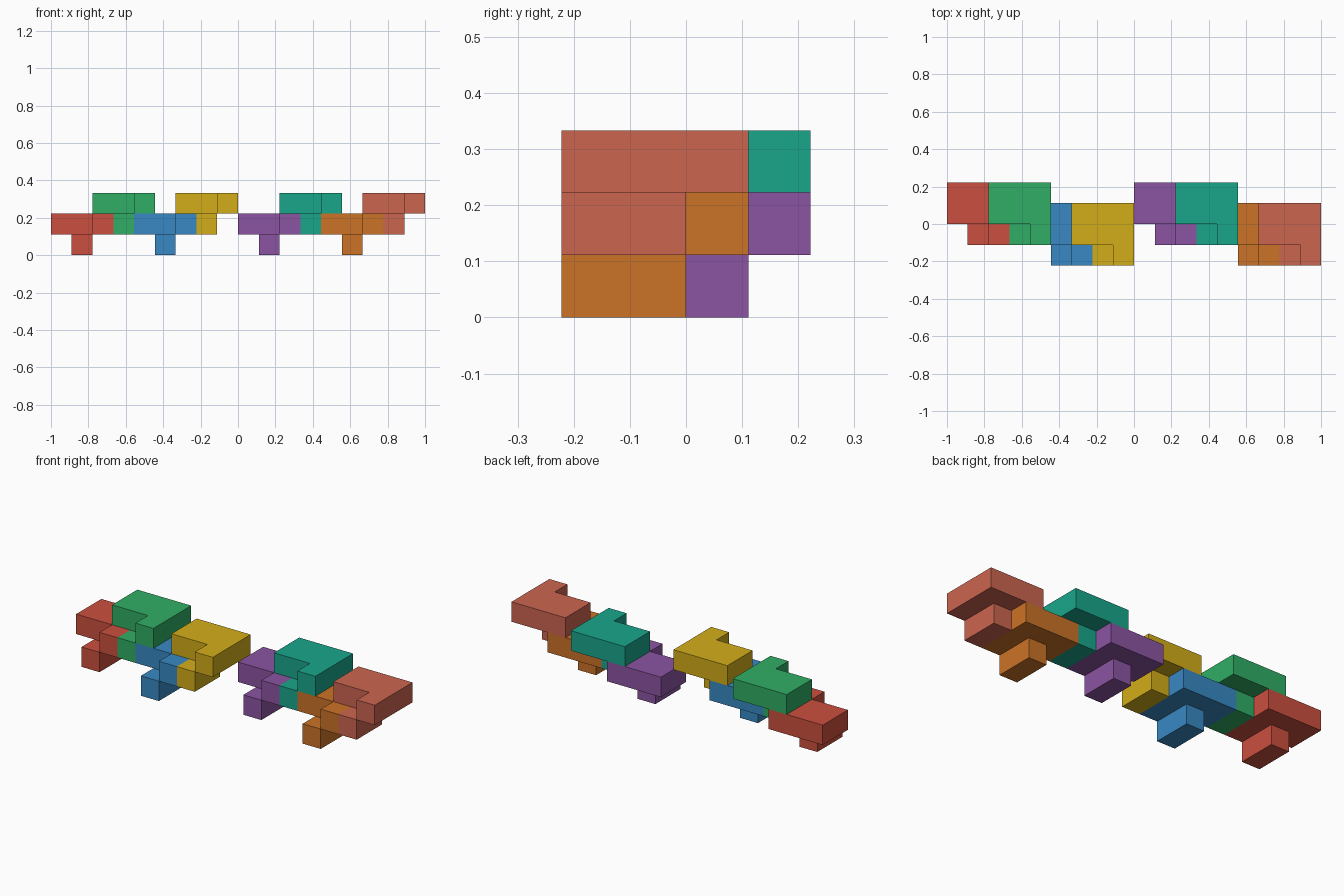
import bpy, bmesh
from mathutils import Vector

if "Cube" in bpy.data.objects:
    bpy.data.objects.remove(bpy.data.objects["Cube"])

U = 1 / 9  # edge of one unit cube

# One puzzle piece: 3x2 plate with a nose, and a two-cube foot below it
CELLS = {(x, y, 1) for x in range(3) for y in (0, 1)}
CELLS |= {(2, -1, 1), (1, -1, 0), (1, 0, 0)}


def piece_mesh(name):
    """Outer skin of the cube cluster, with coplanar faces merged."""
    bm = bmesh.new()
    for cell in CELLS:
        for axis in range(3):
            for side in (0, 1):
                n = list(cell)
                n[axis] += 2 * side - 1
                if tuple(n) in CELLS:
                    continue
                a, b = (axis + 1) % 3, (axis + 2) % 3
                loop = []
                for da, db in ((0, 0), (1, 0), (1, 1), (0, 1)):
                    p = Vector(cell)
                    p[axis] += side
                    p[a] += da
                    p[b] += db
                    loop.append(bm.verts.new(p * U))
                bm.faces.new(loop if side else loop[::-1])
    bmesh.ops.remove_doubles(bm, verts=bm.verts, dist=1e-5)
    bmesh.ops.dissolve_limit(bm, angle_limit=0.01, verts=bm.verts, edges=bm.edges)
    mesh = bpy.data.meshes.new(name)
    bm.to_mesh(mesh)
    bm.free()
    return mesh


def add_piece(name, offset, color):
    mesh = piece_mesh(name)
    mat = bpy.data.materials.new(name + "_paint")
    mat.diffuse_color = (*color, 1)
    mat.use_nodes = True
    mat.node_tree.nodes["Principled BSDF"].inputs["Base Color"].default_value = mat.diffuse_color
    mesh.materials.append(mat)
    obj = bpy.data.objects.new(name, mesh)
    obj.location = Vector(offset) * U
    bpy.context.collection.objects.link(obj)


COLORS = [
    ("red", (0.60, 0.08, 0.05)), ("green", (0.03, 0.42, 0.13)),
    ("blue", (0.04, 0.25, 0.55)), ("yellow", (0.65, 0.42, 0.01)),
    ("purple", (0.26, 0.09, 0.36)), ("teal", (0.01, 0.38, 0.26)),
    ("orange", (0.60, 0.17, 0.02)), ("salmon", (0.60, 0.13, 0.08)),
]

# Two chains of four: alternate pieces sit one layer higher
for i, (label, color) in enumerate(COLORS):
    chain, pair, upper = i // 4, (i // 2) % 2, i % 2
    offset = (-9 + 9 * chain + 4 * pair + 2 * upper, -pair, upper)
    add_piece(label + "_puzzle_piece", offset, color)
